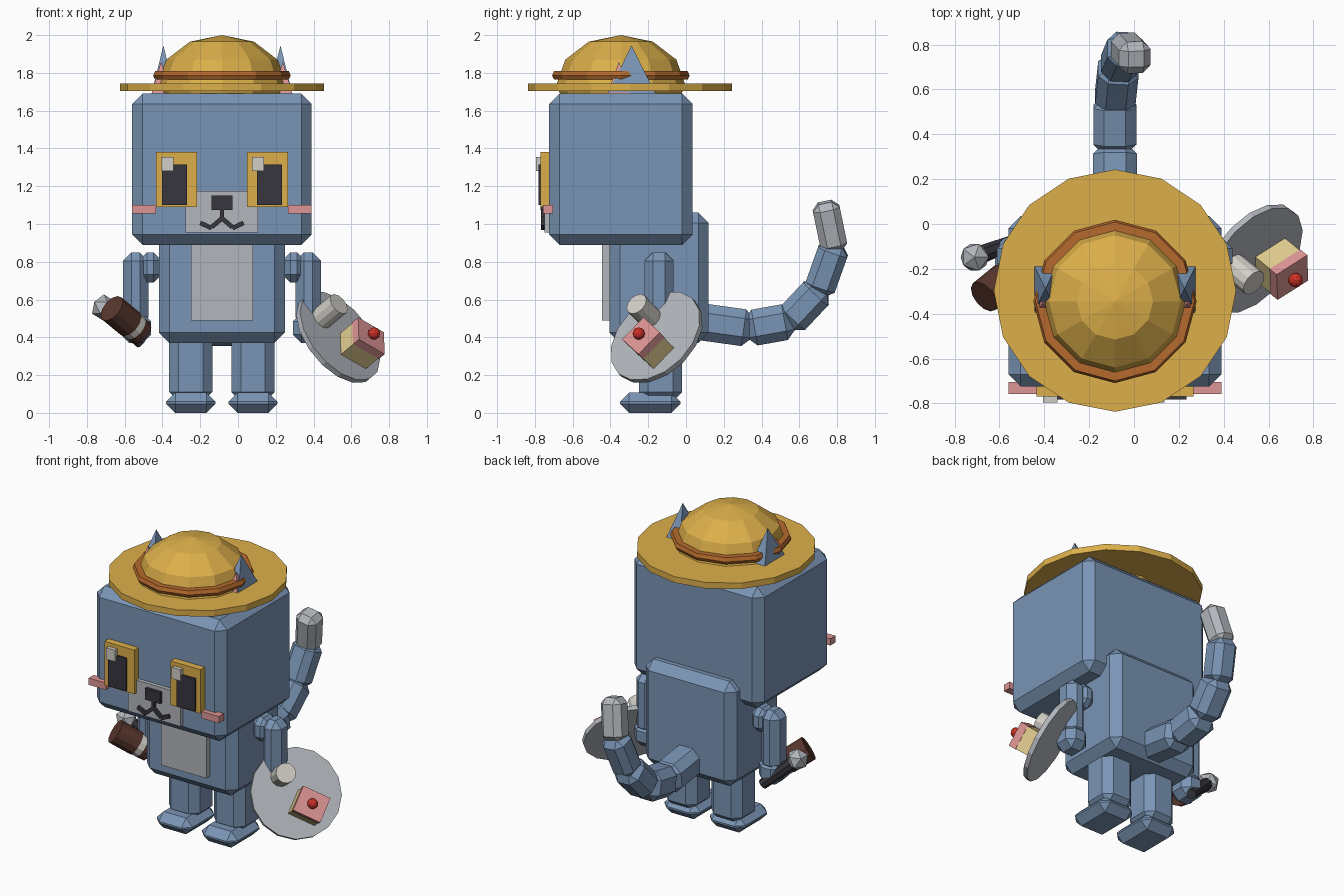
import bpy, bmesh, math
from mathutils import Matrix, Vector

if "Cube" in bpy.data.objects:
    bpy.data.objects.remove(bpy.data.objects["Cube"])

CX = -0.085          # symmetry plane of the figure
CY = -0.345          # head centre in depth


def mat(name, r, g, b):
    m = bpy.data.materials.new(name)
    lin = [((c / 255 + 0.055) / 1.055) ** 2.4 for c in (r, g, b)]
    m.diffuse_color = (*lin, 1)
    m.use_nodes = True
    m.node_tree.nodes["Principled BSDF"].inputs["Base Color"].default_value = m.diffuse_color
    return m


BLUE = mat("blue fur", 122, 149, 181)
GOLD = mat("straw gold", 220, 175, 74)
ORANGE = mat("hat band brown", 182, 106, 45)
PINK = mat("pink", 222, 149, 149)
GREY = mat("cool grey", 178, 182, 188)
WHITE = mat("warm white", 210, 207, 199)
BLACK = mat("charcoal", 55, 54, 62)
BROWN = mat("dark brown", 88, 54, 45)
TAN = mat("sponge tan", 226, 206, 145)
RED = mat("cherry red", 205, 50, 40)


def finish(name, bm, material, matrix=None):
    if matrix is not None:
        bm.transform(matrix)
    bmesh.ops.recalc_face_normals(bm, faces=bm.faces)
    me = bpy.data.meshes.new(name)
    bm.to_mesh(me)
    bm.free()
    me.materials.append(material)
    ob = bpy.data.objects.new(name, me)
    bpy.context.collection.objects.link(ob)
    return ob


def box(name, material, x, y, z, bevel=0, matrix=None):
    """Box from (min, max) ranges with an optional one-step chamfer."""
    bm = bmesh.new()
    bmesh.ops.create_cube(bm, size=1)
    for v in bm.verts:
        v.co = Vector([(r[0] + r[1]) / 2 + c * (r[1] - r[0]) for c, r in zip(v.co, (x, y, z))])
    if bevel:
        bmesh.ops.bevel(bm, geom=bm.edges[:], offset=bevel, segments=1, affect='EDGES', profile=0.5)
    return finish(name, bm, material, matrix)


def cyl(name, material, r1, r2, z0, z1, sides, matrix, turn=0):
    bm = bmesh.new()
    bmesh.ops.create_cone(bm, cap_ends=True, segments=sides, radius1=r1, radius2=r2, depth=z1 - z0,
                          matrix=Matrix.Translation((0, 0, (z0 + z1) / 2)) @ Matrix.Rotation(turn, 4, 'Z'))
    return finish(name, bm, material, matrix)


def ball(name, material, r, pos, sub=1):
    bm = bmesh.new()
    bmesh.ops.create_icosphere(bm, subdivisions=sub, radius=r)
    return finish(name, bm, material, Matrix.Translation(pos))


def frame(pos, zdir, xdir):
    """Matrix at pos with z along zdir and x near xdir."""
    n = Vector(zdir).normalized()
    a = Vector(xdir)
    a = (a - n * a.dot(n)).normalized()
    m = Matrix((a, n.cross(a), n)).transposed().to_4x4()
    return Matrix.Translation(pos) @ m


def at(*p):
    return Matrix.Translation(p)


def span(c, h):
    return (c - h, c + h)


# Head and body
box("head", BLUE, span(CX, 0.475), (-0.725, 0.035), (0.89, 1.69), 0.055)
box("body", BLUE, span(CX, 0.333), (-0.405, 0.12), (0.37, 1.06), 0.055)
box("belly_patch", GREY, span(CX, 0.165), (-0.445, -0.395), (0.49, 0.92))

# Muzzle, nose and mouth
box("muzzle", GREY, span(CX, 0.192), (-0.75, -0.70), (0.955, 1.175))
box("nose", BLACK, span(CX, 0.055), (-0.77, -0.74), (1.075, 1.15))
box("mouth_line", BLACK, span(CX, 0.01), (-0.767, -0.745), (1.02, 1.08))

for s, side in ((-1, "left"), (1, "right")):
    def sx(a, b):
        return tuple(sorted((CX + s * a, CX + s * b)))

    # Mouth strokes
    for i, (p, q) in enumerate((((0, 1.03), (0.055, 0.983)), ((0.055, 0.978), (0.115, 1.006)))):
        d = Vector((s * (q[0] - p[0]), 0, q[1] - p[1]))
        box(f"mouth_stroke_{side}_{i}", BLACK, span(0, 0.012), span(0, 0.011), (0, d.length), 0,
            frame((CX + s * p[0], -0.756, p[1]), d, (d.z, 0, -d.x)))

    # Eyes and cheeks
    box(f"eye_{side}", GOLD, sx(0.132, 0.35), (-0.77, -0.72), (1.09, 1.38))
    box(f"pupil_{side}", BLACK, sx(0.185, 0.318), (-0.782, -0.76), (1.10, 1.315))
    hx = CX + s * 0.24 - 0.048 if s < 0 else 0.105
    box(f"eye_highlight_{side}", WHITE, span(hx, 0.032), (-0.795, -0.765), (1.28, 1.355))
    box(f"cheek_{side}", PINK, sx(0.35, 0.475), (-0.757, -0.705), (1.055, 1.10))

    # Ears poking through the hat
    ex = CX + s * 0.31
    cyl(f"ear_{side}", BLUE, math.sqrt(2), 0, 0, 0.285, 4,
        at(ex, -0.288, 1.66) @ Matrix.Diagonal((0.07, 0.142, 1, 1)), math.pi / 4)
    cyl(f"inner_ear_{side}", PINK, math.sqrt(2), 0, 0, 0.2, 4,
        at(ex + s * 0.012, -0.355, 1.66) @ Matrix.Diagonal((0.06, 0.07, 1, 1)), math.pi / 4)

    # Legs and feet
    lx = CX + s * 0.165
    box(f"leg_{side}", BLUE, span(lx, 0.114), (-0.25, -0.02), (0.06, 0.45), 0.05)
    box(f"foot_{side}", BLUE, span(lx, 0.13), (-0.35, -0.03), (0, 0.107), 0.048)

    # Shoulders, arms and hands
    box(f"shoulder_{side}", BLUE, sx(0.32, 0.44), (-0.22, -0.065), (0.69, 0.85), 0.042)
    box(f"arm_{side}", BLUE, sx(0.39, 0.525), (-0.22, -0.065), (0.46, 0.85), 0.045)
    box(f"hand_{side}", BLUE, sx(0.375, 0.535), (-0.23, -0.06), (0.37, 0.53), 0.045)

# Straw hat: brim, dome and band
cyl("hat_brim", GOLD, 0.54, 0.54, 1.705, 1.745, 16, at(CX, -0.297, 0))
bm = bmesh.new()
bmesh.ops.create_uvsphere(bm, u_segments=12, v_segments=6, radius=1)
finish("hat_dome", bm, GOLD, at(CX, CY, 1.74) @ Matrix.Diagonal((0.34, 0.34, 0.26, 1)))

bm = bmesh.new()
rings = []
for i in range(12):
    a = math.tau * i / 12
    rings.append([bm.verts.new(((0.342 + dr) * math.cos(a), (0.342 + dr) * math.sin(a), dz))
                  for dr, dz in ((0.012, 0.024), (0.022, 0), (0.012, -0.02), (-0.03, -0.02), (-0.03, 0.024))])
for i in range(12):
    p, q = rings[i], rings[(i + 1) % 12]
    for j in range(5):
        k = (j + 1) % 5
        bm.faces.new((p[j], q[j], q[k], p[k]))
finish("hat_band", bm, ORANGE, at(CX, CY, 1.785))

# Tail: chamfered segments along a curve
path = [Vector(p) for p in ((CX, 0.06, 0.485), (CX, 0.335, 0.447), (CX, 0.55, 0.485),
                            (-0.068, 0.705, 0.65), (-0.035, 0.785, 0.875), (0.01, 0.735, 1.115))]
for i, (p, q) in enumerate(zip(path, path[1:])):
    h = (0.098, 0.096, 0.09, 0.082, 0.072)[i]
    d = q - p
    tip = i == 4
    box("tail_tip" if tip else f"tail_segment_{i}", GREY if tip else BLUE, span(0, h), span(0, h),
        (-0.02, d.length + (0 if tip else 0.02)), h * 0.5, frame(p, d, (1, 0, 0)))

# Tilted serving plate with a cup and a slice of cake
N = Vector((0.65, -0.53, 0.54)).normalized()
A = Vector((0.76, 0.48, -0.44))
cyl("plate", GREY, 0.28, 0.28, -0.015, 0.015, 16, frame((0.53, -0.155, 0.40), N, A))
cyl("cup", WHITE, 0.062, 0.062, 0.01, 0.155, 12, frame((0.433, -0.18, 0.493), N, A))
cake = frame((0.60, -0.152, 0.32), N, A)
box("cake_sponge", TAN, span(0, 0.087), span(0, 0.078), (0.01, 0.115), 0, cake)
box("cake_icing", PINK, span(0, 0.09), span(0, 0.081), (0.115, 0.163), 0, cake)
ball("cherry", RED, 0.033, (0.72, -0.25, 0.42), 2)

# Brown banded tumbler in the other hand
M = Vector((-0.65, -0.53, 0.54)).normalized()
tumbler = frame((-0.59, -0.26, 0.488), M, (0.76, -0.48, 0.44))
cyl("tumbler_top", BROWN, 0.078, 0.078, -0.03, 0.12, 12, tumbler)
cyl("tumbler_band", WHITE, 0.074, 0.074, -0.07, -0.03, 12, tumbler)
cyl("tumbler_base", BROWN, 0.07, 0.074, -0.12, -0.07, 12, tumbler)

# Ball-headed handle beside it
end, head = Vector((-0.51, -0.07, 0.37)), Vector((-0.71, -0.148, 0.557))
cyl("handle", BLACK, 0.032, 0.042, 0, (head - end).length - 0.03, 8, frame(end, head - end, (0, 1, 0)))
ball("handle_ball", GREY, 0.07, head)
